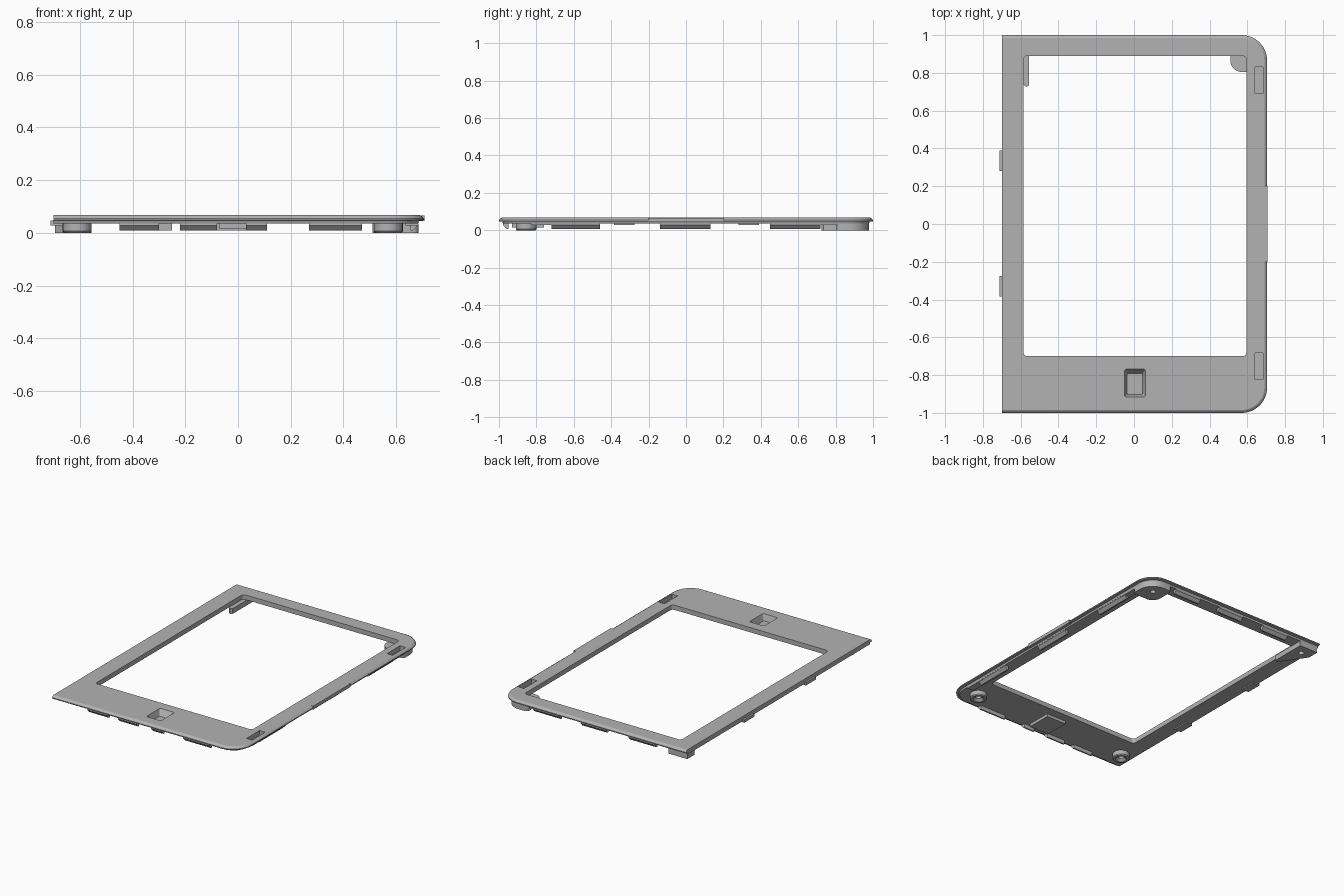
import bpy, bmesh, math
from mathutils import Vector

if "Cube" in bpy.data.objects:
    bpy.data.objects.remove(bpy.data.objects["Cube"])

grey = bpy.data.materials.new("grey plastic")
grey.diffuse_color = (0.45, 0.45, 0.45, 1)
grey.use_nodes = True
grey.node_tree.nodes["Principled BSDF"].inputs["Base Color"].default_value = grey.diffuse_color


def loft(name, rings, helper=False):
    """Skin a stack of equal-length closed rings and cap both ends."""
    bm = bmesh.new()
    rows = [[bm.verts.new(p) for p in ring] for ring in rings]
    n = len(rows[0])
    for a, b in zip(rows, rows[1:]):
        for i in range(n):
            j = (i + 1) % n
            bm.faces.new((a[i], a[j], b[j], b[i]))
    bm.faces.new(rows[0][::-1])
    bm.faces.new(rows[-1])
    bmesh.ops.recalc_face_normals(bm, faces=bm.faces)
    me = bpy.data.meshes.new(name)
    bm.to_mesh(me)
    bm.free()
    ob = bpy.data.objects.new(name, me)
    bpy.context.collection.objects.link(ob)
    me.materials.append(grey)
    ob.hide_render = helper
    return ob


def rounded(x0, x1, y0, y1, r, seg=6):
    """Counter-clockwise rectangle; r gives radii for SW, SE, NE, NW."""
    pts = []
    corners = [(x0, y0, 1, 1), (x1, y0, -1, 1), (x1, y1, -1, -1), (x0, y1, 1, -1)]
    for k, (x, y, sx, sy) in enumerate(corners):
        if r[k] == 0:
            pts.append((x, y))
            continue
        for i in range(seg + 1):
            a = math.pi + k * math.pi / 2 + i * math.pi / 2 / seg
            pts.append((x + r[k] * (sx + math.cos(a)), y + r[k] * (sy + math.sin(a))))
    return pts


def lift(pts, z):
    return [(x, y, z) for x, y in pts]


def slab(name, pts, z0, z1, helper=False):
    return loft(name, [lift(pts, z0), lift(pts, z1)], helper)


def box(name, x0, x1, y0, y1, z0, z1, helper=False):
    return slab(name, rounded(x0, x1, y0, y1, (0, 0, 0, 0)), z0, z1, helper)


def cut(ob, cutter):
    m = ob.modifiers.new("cut", "BOOLEAN")
    m.operation = "DIFFERENCE"
    m.solver = "EXACT"
    m.object = cutter
    bpy.context.view_layer.objects.active = ob
    bpy.ops.object.modifier_apply(modifier=m.name)
    bpy.data.objects.remove(cutter)


def disc(x, y, r, n=24):
    return [(x + r * math.cos(i * math.tau / n), y + r * math.sin(i * math.tau / n)) for i in range(n)]


# Bezel: chamfered lip over an inset body, left edge square
def outline(d):
    return rounded(-0.70, 0.705 - d, -1 + d, 1 - d, (0, 0.135 - d, 0.135 - d, 0), 12)


bezel = loft("bezel", [lift(outline(d), z) for d, z in
                       [(0.022, 0.035), (0.018, 0.046), (0.0, 0.048), (0.0, 0.054), (0.006, 0.062), (0.015, 0.067)]])

# Screen opening
cut(bezel, slab("window_cutter", rounded(-0.585, 0.595, -0.70, 0.89, (0.02,) * 4), -0.1, 0.2, True))

# Side slots with floors below them
for y in (0.76, -0.753):
    cut(bezel, box("slot_cutter", 0.64, 0.683, y - 0.07, y + 0.07, 0, 0.2, True))
    box("slot_floor", 0.635, 0.684, y - 0.075, y + 0.075, 0.027, 0.036)

# Button pocket with sloped sides, and its housing below
housing = box("button_housing", -0.07, 0.08, -0.93, -0.76, 0.015, 0.0352)
for target in (bezel, housing):
    cut(target, loft("pocket_cutter", [
        lift(rounded(-0.036, 0.046, -0.902, -0.792, (0.005,) * 4), 0.026),
        lift(rounded(-0.05, 0.06, -0.916, -0.768, (0.01,) * 4), 0.0675)], True))

# Thumb flap on the right edge
box("edge_flap", 0.682, 0.707, -0.20, 0.20, 0.044, 0.0665)

# Tabs on the left edge
for y in (0.335, -0.33):
    box("left_tab", -0.712, -0.66, y - 0.055, y + 0.055, 0.027, 0.046)


# Snap clips: a wedge section swept along an edge
def clip(name, edge, inward, along, a, b):
    section = [(0.0, 0.036), (0.0, 0.028), (0.018, 0.008), (0.028, 0.008), (0.028, 0.036)]
    rings = [[Vector(edge) + Vector(inward) * o + Vector(along) * t + Vector((0, 0, z))
              for o, z in section] for t in (a, b)]
    loft(name, rings)


for a, b in ((-0.45, -0.30), (-0.22, -0.08), (0.03, 0.11), (0.27, 0.47)):
    clip("front_clip", (0, -0.978, 0), (0, 1, 0), (1, 0, 0), a, b)
for a, b in ((-0.45, -0.25), (-0.08, 0.11), (0.27, 0.47)):
    clip("back_clip", (0, 0.978, 0), (0, -1, 0), (1, 0, 0), a, b)
for a, b in ((-0.72, -0.46), (-0.14, 0.13), (0.45, 0.72)):
    clip("right_clip", (0.682, 0, 0), (-1, 0, 0), (0, 1, 0), a, b)

# Round screw bosses at the front corners, countersunk from below
for x in (-0.61, 0.57):
    boss = loft("screw_boss", [lift(disc(x, -0.855, r), z) for r, z in
                               [(0.050, 0.0), (0.055, 0.006), (0.055, 0.036)]])
    cut(boss, loft("countersink", [lift(disc(x, -0.855, r), z) for r, z in
                                   [(0.037, -0.001), (0.018, 0.016), (0.018, 0.03)]], True))

# Screw pads at the back corners
right_pad = slab("right_corner_pad", rounded(0.51, 0.684, 0.805, 0.979, (0.06, 0.02, 0.11, 0.02), 8), 0.0, 0.036)
cut(right_pad, slab("hole_cutter", disc(0.60, 0.90, 0.018), -0.1, 0.03, True))
left_pad = slab("left_corner_pad", [(-0.695, 0.979), (-0.695, 0.90), (-0.60, 0.76), (-0.582, 0.735), (-0.568, 0.725),
                                    (-0.556, 0.735), (-0.555, 0.76), (-0.555, 0.979)], 0.0, 0.036)
cut(left_pad, slab("hole_cutter", disc(-0.62, 0.91, 0.018), -0.1, 0.03, True))

# Smooth the rounded corners, keep edges sharp
for ob in bpy.data.objects:
    ob.select_set(True)
bpy.context.view_layer.objects.active = bezel
bpy.ops.object.shade_smooth_by_angle(angle=math.radians(25))
